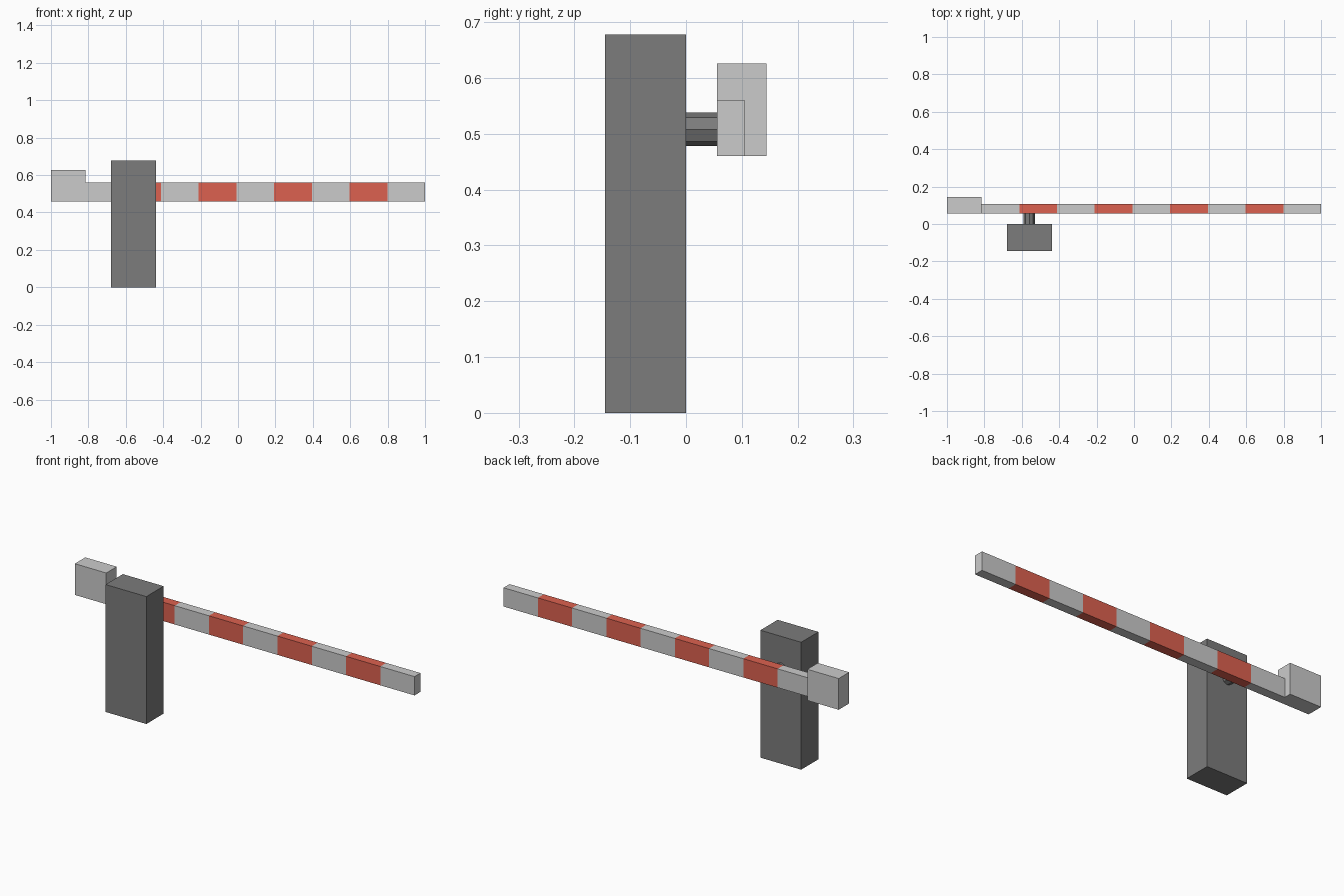
import bpy, bmesh, math
from mathutils import Matrix

if "Cube" in bpy.data.objects:
    bpy.data.objects.remove(bpy.data.objects["Cube"])


def material(name, rgb):
    m = bpy.data.materials.new(name)
    m.diffuse_color = (*rgb, 1)
    m.use_nodes = True
    m.node_tree.nodes["Principled BSDF"].inputs["Base Color"].default_value = m.diffuse_color
    return m


def finish(name, bm, mats=()):
    bmesh.ops.recalc_face_normals(bm, faces=bm.faces[:])
    me = bpy.data.meshes.new(name)
    bm.to_mesh(me)
    bm.free()
    for m in mats:
        me.materials.append(m)
    ob = bpy.data.objects.new(name, me)
    bpy.context.collection.objects.link(ob)
    return ob


def box(name, x, y, z, mats=()):
    bm = bmesh.new()
    bmesh.ops.create_cube(bm, size=1)
    for v in bm.verts:
        v.co = [r[0] + (c + 0.5) * (r[1] - r[0]) for c, r in zip(v.co, (x, y, z))]
    return finish(name, bm, mats)


dark = material("dark_grey", (0.2, 0.2, 0.2))
light = material("light_grey", (0.8, 0.8, 0.8))
red = material("red", (0.72, 0.12, 0.08))

# Upright cabinet and the raised block at the short end of the boom
box("post", (-0.678, -0.438), (-0.145, 0), (0, 0.678), [dark])
box("counterweight", (-1, -0.815), (0.056, 0.144), (0.46, 0.626), [light])

# Octagonal pivot between post and boom
bm = bmesh.new()
bmesh.ops.create_cone(bm, segments=8, radius1=0.03, radius2=0.03, depth=0.056,
                      cap_ends=True,
                      matrix=Matrix.Translation((-0.56, 0.028, 0.508))
                      @ Matrix.Rotation(math.pi / 2, 4, 'X'))
finish("pivot", bm, [dark])

# Boom: one bar with nine equal bands, alternately grey and red
bands, start, end = 9, -0.815, 1.0
bm = bmesh.new()
rings = []
for i in range(bands + 1):
    x = start + (end - start) * i / bands
    rings.append([bm.verts.new((x, y, z)) for y, z in
                  ((0.056, 0.46), (0.106, 0.46), (0.106, 0.56), (0.056, 0.56))])
for i, (a, b) in enumerate(zip(rings, rings[1:])):
    for k in range(4):
        n = (k + 1) % 4
        bm.faces.new((a[k], a[n], b[n], b[k])).material_index = i % 2
bm.faces.new(rings[0])
bm.faces.new(rings[-1])
finish("boom", bm, [light, red])
